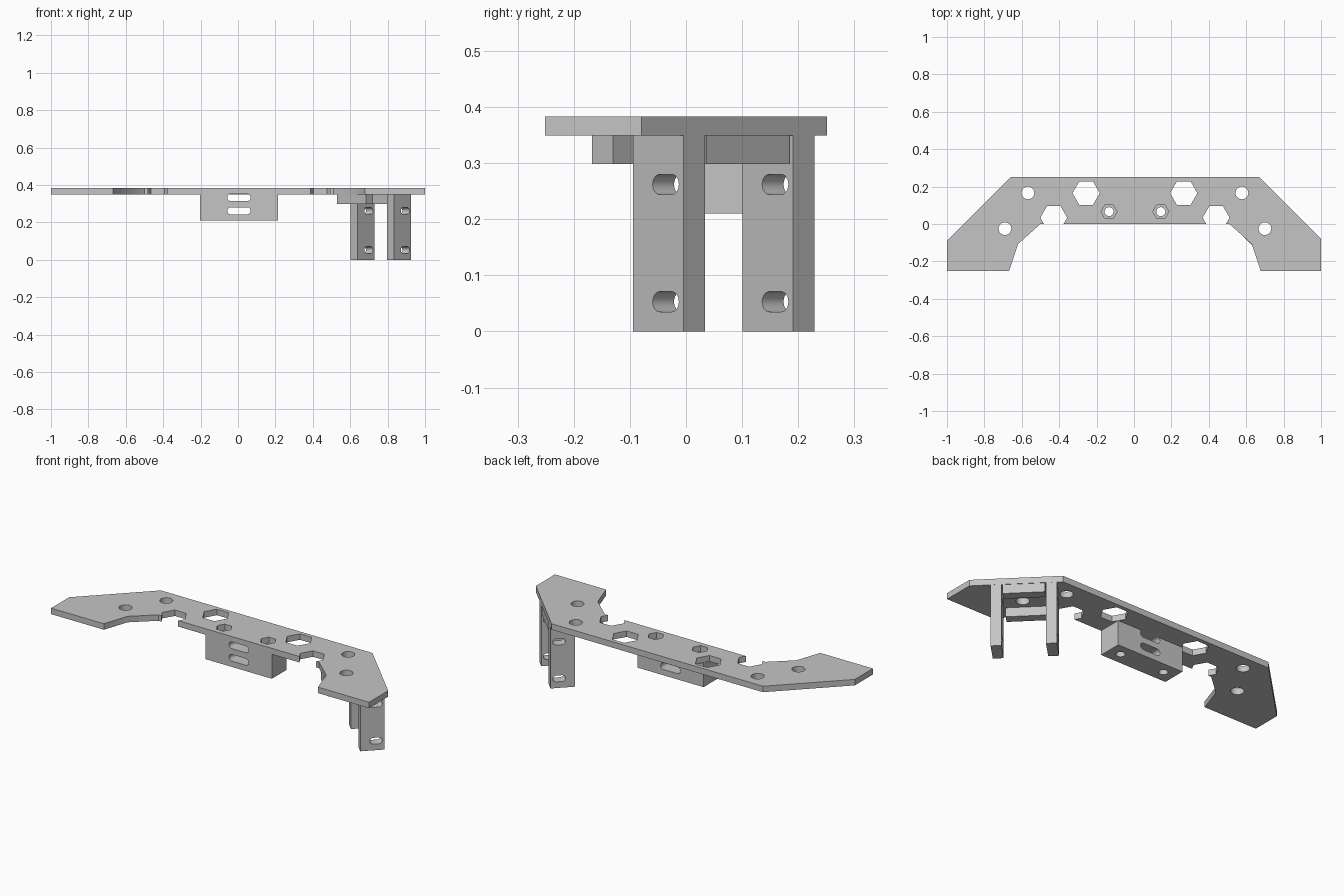
import bpy, bmesh
from math import pi, cos, sin
from mathutils import Matrix

cube = bpy.data.objects.get("Cube")
if cube:
    bpy.data.objects.remove(cube, do_unlink=True)

grey = bpy.data.materials.new("light_grey")
grey.use_nodes = True
GREY = (0.56, 0.56, 0.56, 1)
grey.diffuse_color = GREY
grey.node_tree.nodes["Principled BSDF"].inputs["Base Color"].default_value = GREY

MID = 0.005               # symmetry line of the plate
TOP, UNDER = 0.383, 0.349  # plate faces


def prism(name, points, low, high, matrix=Matrix()):
    """Extrude a 2D outline from low to high along local z."""
    bm = bmesh.new()
    face = bm.faces.new([bm.verts.new((x, y, low)) for x, y in points])
    ext = bmesh.ops.extrude_face_region(bm, geom=[face])
    verts = [v for v in ext["geom"] if isinstance(v, bmesh.types.BMVert)]
    bmesh.ops.translate(bm, verts=verts, vec=(0, 0, high - low))
    bmesh.ops.recalc_face_normals(bm, faces=bm.faces)
    bm.transform(matrix)
    mesh = bpy.data.meshes.new(name)
    bm.to_mesh(mesh)
    bm.free()
    mesh.materials.append(grey)
    obj = bpy.data.objects.new(name, mesh)
    bpy.context.collection.objects.link(obj)
    return obj


def ring(x, y, radius, sides):
    return [(x + radius * cos(2 * pi * i / sides), y + radius * sin(2 * pi * i / sides))
            for i in range(sides)]


def rect(x0, x1, y0, y1):
    return [(x0, y0), (x1, y0), (x1, y1), (x0, y1)]


def slot(x, y, length, height, steps=12):
    r, half = height / 2, (length - height) / 2
    points = []
    for side, start in ((1, -pi / 2), (-1, pi / 2)):
        for i in range(steps + 1):
            a = start + pi * i / steps
            points.append((x + side * half + r * cos(a), y + r * sin(a)))
    return points


def cut(obj, cutters):
    """Subtract the cutters, bake the result and drop the cutters."""
    for c in cutters:
        c.hide_render = True
        mod = obj.modifiers.new("cut", "BOOLEAN")
        mod.operation, mod.solver, mod.object = "DIFFERENCE", "EXACT", c
    bpy.context.view_layer.update()
    graph = bpy.context.evaluated_depsgraph_get()
    baked = bpy.data.meshes.new_from_object(obj.evaluated_get(graph))
    obj.modifiers.clear()
    obj.data = baked
    for c in cutters:
        bpy.data.objects.remove(c, do_unlink=True)


# local x -> x, local y -> z, local z -> -y : for cutting along the y axis
ALONG_Y = Matrix.Rotation(pi / 2, 4, "X")


def block_slots():
    return [prism("slot_cutter", slot(MID, z, 0.125, 0.038), -0.132 - extra, 0.05, ALONG_Y)
            for z, extra in ((0.333, 0), (0.262, 0.05))]


# Top plate with swept wings
half = [(0.37, 0), (0.51, 0), (0.63, -0.107), (0.678, -0.251)]
right = half + [(1, -0.251), (1, -0.079), (0.67, 0.251)]
left = [(2 * MID - x, y) for x, y in half] + [(-1, -0.251), (-1, -0.089), (-0.66, 0.251)]
plate = prism("top_plate", right + left[::-1], UNDER, TOP)

openings = [
    (0.261, 0.165, 0.073, 6),    # large hexagons
    (0.434, 0.034, 0.072, 6),    # notches in the front edge
    (0.1385, 0.066, 0.043, 6),   # nut pockets
    (0.572, 0.166, 0.034, 32),   # round holes
    (0.695, -0.025, 0.034, 32),
]
cutters = [prism("hole_cutter", ring(MID + s * x, y, r, n), 0.3, 0.45)
           for x, y, r, n in openings for s in (-1, 1)]
cut(plate, cutters + block_slots()[:1])

# Middle block with two cross slots and two bolt holes
block = prism("middle_block", rect(MID - 0.208, MID + 0.208, 0, 0.132), 0.21, UNDER)
bolts = [prism("bolt_cutter", ring(MID + s * 0.1385, 0.066, 0.024, 24), 0.1, 0.45)
         for s in (-1, 1)]
back_slots = [prism("slot_cutter", slot(MID, z, 0.125, 0.038), -0.2, 0.05, ALONG_Y)
              for z in (0.333, 0.262)]
cut(block, bolts + back_slots)
for extra_cutter in [o for o in bpy.data.objects if o.name.startswith("slot_cutter")]:
    bpy.data.objects.remove(extra_cutter, do_unlink=True)

# Hanging bracket on the left wing: local x points out through the slanted edge
BRACKET = Matrix.Translation((0.8085, 0.112, 0)) @ Matrix.Rotation(pi / 4, 4, "Z")
parts = [plate, block]
for name, y in (("front_leg", -0.138), ("back_leg", 0.138)):
    leg = prism(name, rect(-0.127, 0, y - 0.027, y + 0.027), 0, UNDER, BRACKET)
    cut(leg, [prism("leg_cutter", slot(-0.0445, z, 0.066, 0.036), -0.3, 0.3,
                    BRACKET @ ALONG_Y) for z in (0.053, 0.262)])
    parts.append(leg)
parts.append(prism("outer_rib", rect(-0.055, -0.002, -0.105, 0.105), 0.298, UNDER, BRACKET))
parts.append(prism("inner_rib", rect(-0.285, -0.233, -0.11, 0.11), 0.298, UNDER, BRACKET))

# Smooth the hole walls, keep the edges sharp
bpy.ops.object.select_all(action="DESELECT")
for p in parts:
    p.select_set(True)
bpy.context.view_layer.objects.active = plate
bpy.ops.object.shade_smooth_by_angle(angle=pi / 6)
